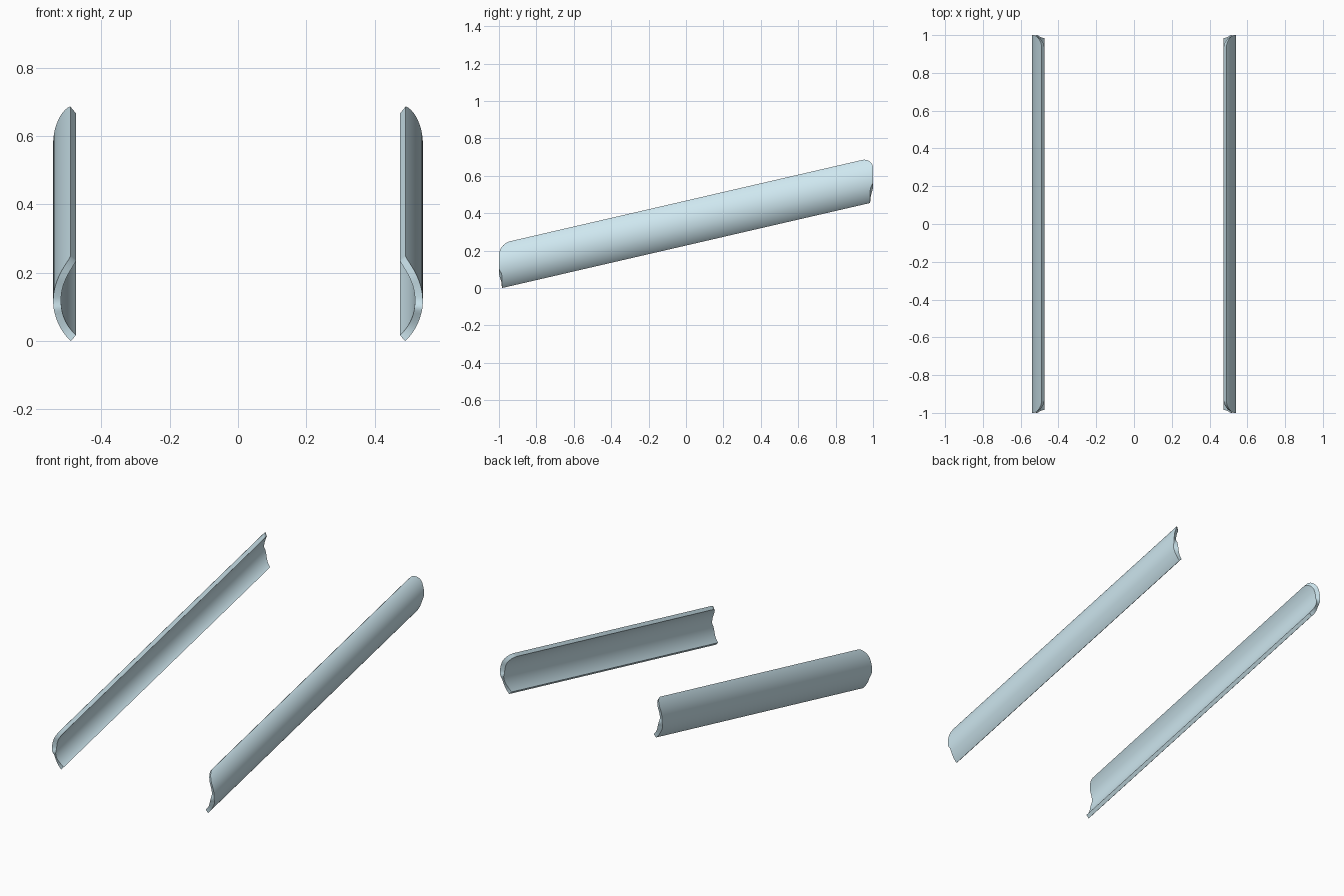
import bpy, bmesh, math

if "Cube" in bpy.data.objects:
    bpy.data.objects.remove(bpy.data.objects["Cube"])

HEIGHT = 0.24        # vertical height of the curved section
SAG = 0.051          # how far the section bulges outward
THICK = 0.023
X_EDGE = 0.49        # x of the outer top and bottom edges
SLOPE, Z_MID = 0.231, 0.2275
ROWS = 48

R = ((HEIGHT / 2) ** 2 + SAG ** 2) / (2 * SAG)
HALF = math.asin(HEIGHT / 2 / R)
CX = X_EDGE + SAG - R


def smooth(a, b, v):
    t = min(1, max(0, (v - a) / (b - a)))
    return t * t * (3 - 2 * t)


def end_y(w, outer):
    """Half length at height w: rounded top corner, small chamfer swapping sides at mid height."""
    corner = min(1, max(0, (w - 0.18) / (HEIGHT - 0.18)))
    y = 1 - 0.06 * (1 - math.sqrt(1 - corner ** 2))
    if outer:
        return y - 0.015 * (1 - smooth(0.07, 0.11, w))
    return y - 0.015 * (1 - smooth(0.0, 0.08, w)) - 0.012 * smooth(0.09, 0.13, w)


def rail(name, side):
    bm = bmesh.new()
    rings = []
    for i in range(ROWS + 1):
        # rows get denser towards the rounded top corner
        t = math.sin(i / ROWS * math.pi / 2)
        a = HALF * (2 * t - 1)
        w = HEIGHT / 2 + R * math.sin(a)
        ring = []
        for radius, outer, end in ((R, True, -1), (R, True, 1),
                                   (R - THICK, False, 1), (R - THICK, False, -1)):
            y = end * end_y(w, outer)
            x = CX + radius * math.cos(a)
            z = HEIGHT / 2 + radius * math.sin(a) + SLOPE * y + Z_MID
            ring.append(bm.verts.new((side * x, y, z)))
        rings.append(ring)
    for lo, hi in zip(rings, rings[1:]):
        for k in range(4):
            j = (k + 1) % 4
            bm.faces.new((lo[k], lo[j], hi[j], hi[k]))
    bm.faces.new(rings[0])
    bm.faces.new(rings[-1])
    bmesh.ops.recalc_face_normals(bm, faces=bm.faces)
    mesh = bpy.data.meshes.new(name)
    bm.to_mesh(mesh)
    bm.free()
    obj = bpy.data.objects.new(name, mesh)
    bpy.context.collection.objects.link(obj)
    mat = bpy.data.materials.get("pale_blue") or bpy.data.materials.new("pale_blue")
    mat.diffuse_color = (0.62, 0.80, 0.87, 1)
    mat.use_nodes = True
    mat.node_tree.nodes["Principled BSDF"].inputs["Base Color"].default_value = mat.diffuse_color
    mesh.materials.append(mat)
    bpy.ops.object.select_all(action='DESELECT')
    obj.select_set(True)
    bpy.context.view_layer.objects.active = obj
    bpy.ops.object.shade_smooth_by_angle(angle=math.radians(35))


# Two matching sloped side rails
rail("left_rail", -1)
rail("right_rail", 1)
